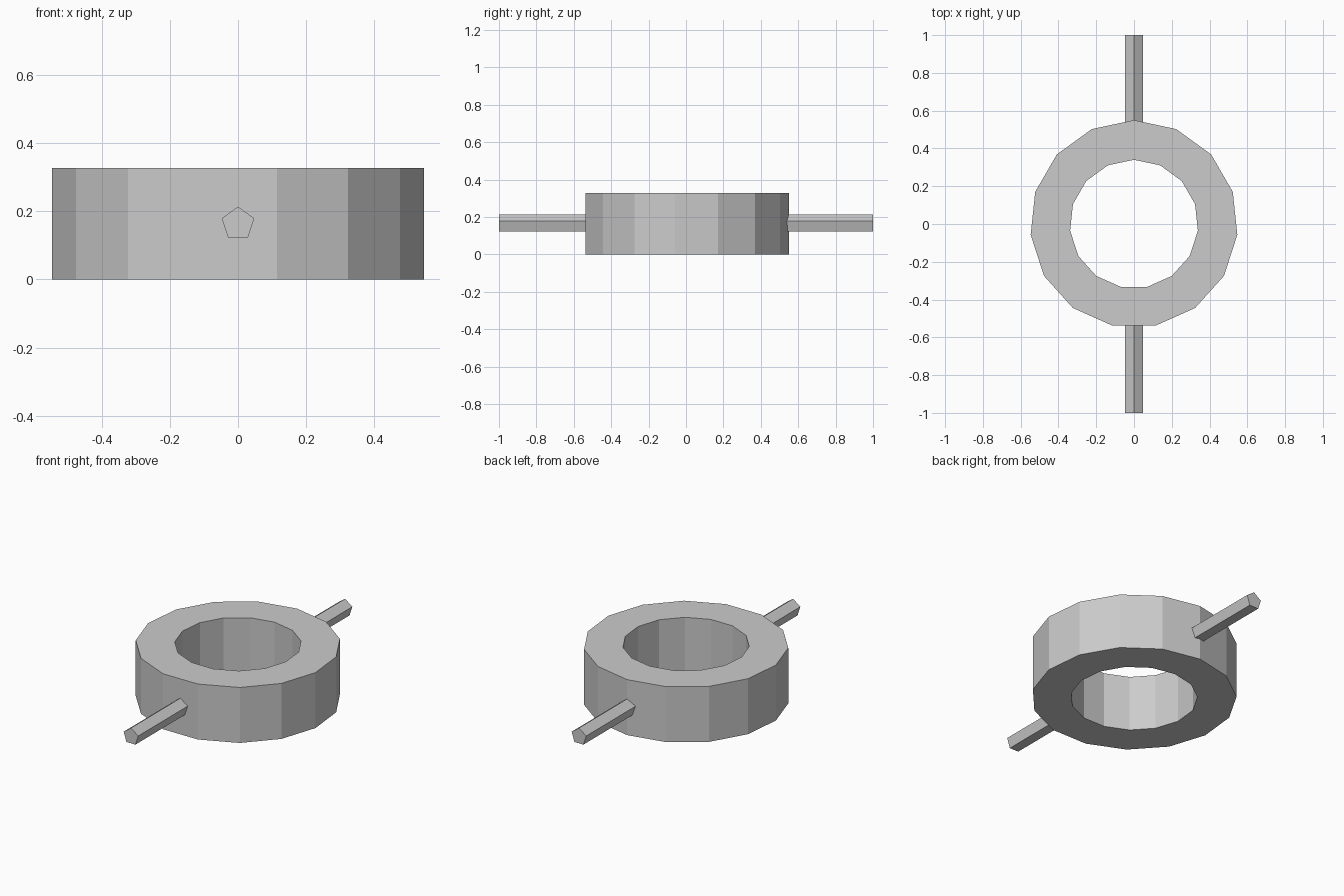
import bpy, bmesh
from math import sin, cos, tau

if "Cube" in bpy.data.objects:
    bpy.data.objects.remove(bpy.data.objects["Cube"])

HEIGHT = 0.328
SIDES = 15


def make_object(name, bm):
    bmesh.ops.recalc_face_normals(bm, faces=bm.faces)
    mesh = bpy.data.meshes.new(name)
    bm.to_mesh(mesh)
    bm.free()
    obj = bpy.data.objects.new(name, mesh)
    bpy.context.collection.objects.link(obj)
    return obj


def circle(n, radius):
    # First corner points along the second axis
    return [(radius * sin(tau * i / n), radius * cos(tau * i / n)) for i in range(n)]


# Ring: rectangular section swept around 15 sides
bm = bmesh.new()
loops = [[bm.verts.new((x, y, z)) for x, y in circle(SIDES, r)]
         for r, z in ((0.55, 0), (0.55, HEIGHT), (0.34, HEIGHT), (0.34, 0))]
for k in range(4):
    a, b = loops[k], loops[(k + 1) % 4]
    for i in range(SIDES):
        j = (i + 1) % SIDES
        bm.faces.new((a[i], a[j], b[j], b[i]))
make_object("ring", bm)


# Pentagonal rods, seated in the ring wall
def rod(name, side):
    bm = bmesh.new()
    inner, outer = [[bm.verts.new((x, side * y, HEIGHT / 2 + z)) for x, z in circle(5, 0.05)]
                    for y in (0.45, 1.0)]
    for i in range(5):
        j = (i + 1) % 5
        bm.faces.new((inner[i], inner[j], outer[j], outer[i]))
    bm.faces.new(inner)
    bm.faces.new(outer)
    make_object(name, bm)


rod("front_rod", -1)
rod("back_rod", 1)
